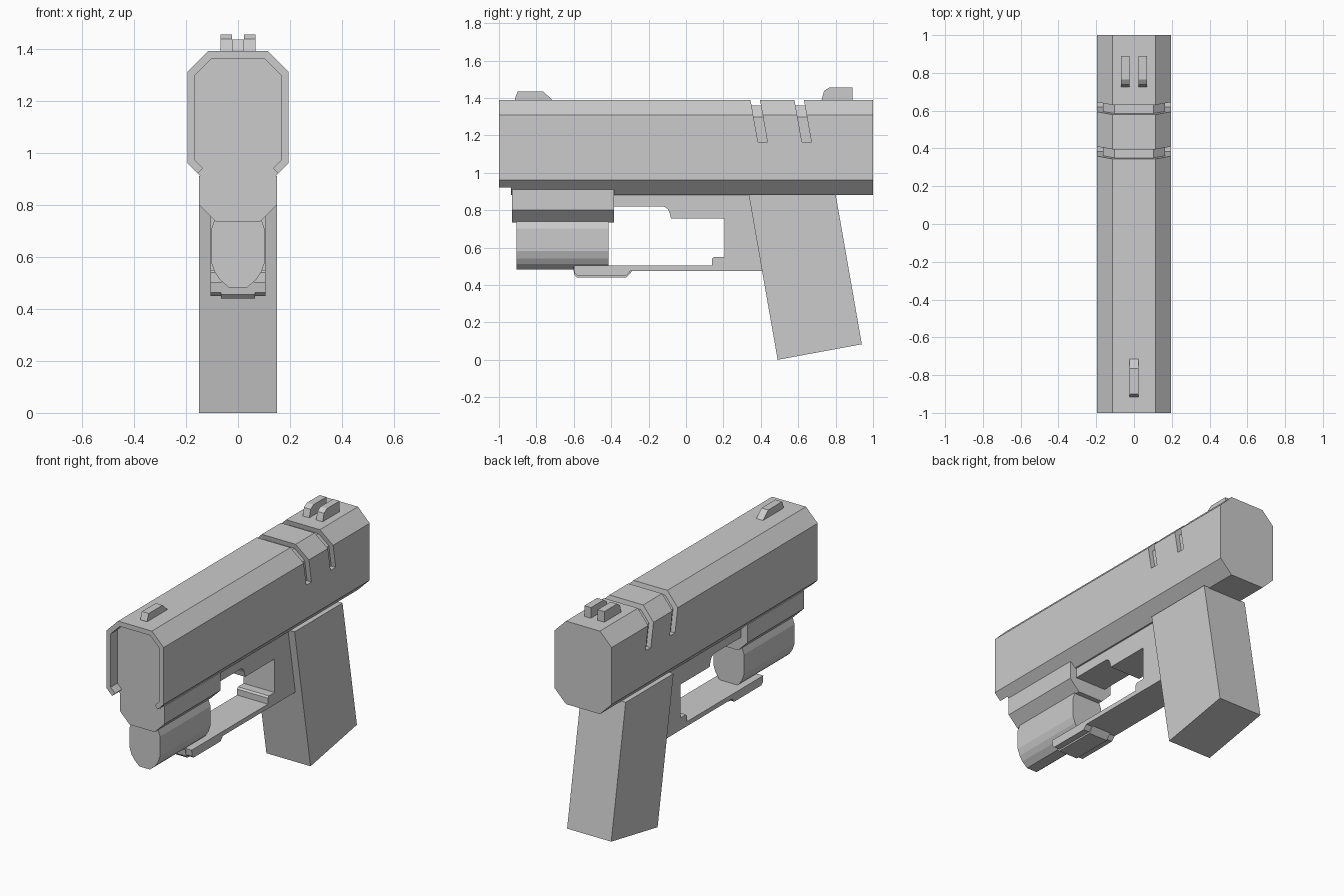
import bpy, bmesh
from mathutils import Vector

if "Cube" in bpy.data.objects:
    bpy.data.objects.remove(bpy.data.objects["Cube"])


def prism(name, profile, axis, a, b):
    """Extrude a flat profile from a to b. axis 'X': points are (y, z); 'Y': (x, z)."""
    bm = bmesh.new()
    if axis == 'X':
        verts = [bm.verts.new((a, p, q)) for p, q in profile]
        move = Vector((b - a, 0, 0))
    else:
        verts = [bm.verts.new((p, a, q)) for p, q in profile]
        move = Vector((0, b - a, 0))
    face = bm.faces.new(verts)
    ext = bmesh.ops.extrude_face_region(bm, geom=[face])
    bmesh.ops.translate(bm, vec=move,
                        verts=[g for g in ext['geom'] if isinstance(g, bmesh.types.BMVert)])
    bmesh.ops.recalc_face_normals(bm, faces=bm.faces)
    mesh = bpy.data.meshes.new(name)
    bm.to_mesh(mesh)
    bm.free()
    obj = bpy.data.objects.new(name, mesh)
    bpy.context.collection.objects.link(obj)
    return obj


def sym(half):
    """Close a right-hand half profile by mirroring it in x."""
    return half + [(-x, z) for x, z in reversed(half)]


def cut(target, cutter):
    mod = target.modifiers.new(cutter.name, 'BOOLEAN')
    mod.operation = 'DIFFERENCE'
    mod.solver = 'EXACT'
    mod.object = cutter
    cutter.hide_render = True
    cutter.display_type = 'WIRE'


# Slide: long octagonal bar
slide = prism("slide", sym([(.115, 1.39), (.195, 1.31), (.195, .96), (.115, .88)]), 'Y', -1, 1)

# Muzzle recess, open at the bottom
recess = sym([(.103, 1.36), (.165, 1.298), (.165, .97), (.135, .94), (.2, .875), (.2, .8)])
cut(slide, prism("recess_cutter", recess, 'Y', -1.1, -.935))

# Slanted grip grooves, with an inset core as their floor
for i, y in enumerate((.345, .58)):
    groove = [(y - .011, 1.45), (y + .04, 1.45), (y + .09, 1.165), (y + .04, 1.165)]
    cut(slide, prism(f"groove_cutter_{i}", groove, 'X', -.3, .3))
prism("slide_core", sym([(.103, 1.36), (.165, 1.298), (.165, .98), (.1, .92)]), 'Y', .3, .72)

# Sights
prism("front_sight", [(-.915, 1.38), (-.915, 1.395), (-.9, 1.435), (-.765, 1.435),
                      (-.715, 1.39), (-.715, 1.38)], 'X', -.023, .023)
rear = [(.725, 1.38), (.725, 1.39), (.738, 1.437), (.765, 1.455), (.89, 1.455), (.89, 1.38)]
for side, s in (("left", -1), ("right", 1)):
    prism(f"rear_sight_{side}", rear, 'X', s * .023, s * .068)

# Frame with trigger guard
frame = [(-.4, .89), (-.4, .82), (-.12, .82), (-.098, .807), (-.088, .785), (-.08, .755),
         (.205, .755), (.205, .55), (.15, .55), (.14, .54), (.14, .503),
         (-.6, .503), (-.595, .463), (-.58, .45), (-.32, .45), (-.297, .475),
         (.5, .475), (.5, .89)]
prism("frame_and_guard", frame, 'X', -.105, .105)
prism("guard_pad", [(-.603, .495), (-.598, .455), (-.583, .44), (-.318, .44),
                    (-.285, .477), (-.285, .495)], 'X', -.065, .065)

# Accessory rail and lamp below the barrel
prism("rail", sym([(.15, .91), (.15, .8), (.085, .735)]), 'Y', -.93, -.385)
lamp = [(.035, .16), (.07, .13), (.09, .1), (.104, .06)]
lamp += [(x, -z) for x, z in reversed(lamp)]
prism("lamp", sym([(x, .642 + z) for x, z in lamp]), 'Y', -.905, -.415)

# Raked grip
prism("grip", [(.335, .885), (.8, .885), (.94, .083), (.49, 0)], 'X', -.15, .15)
